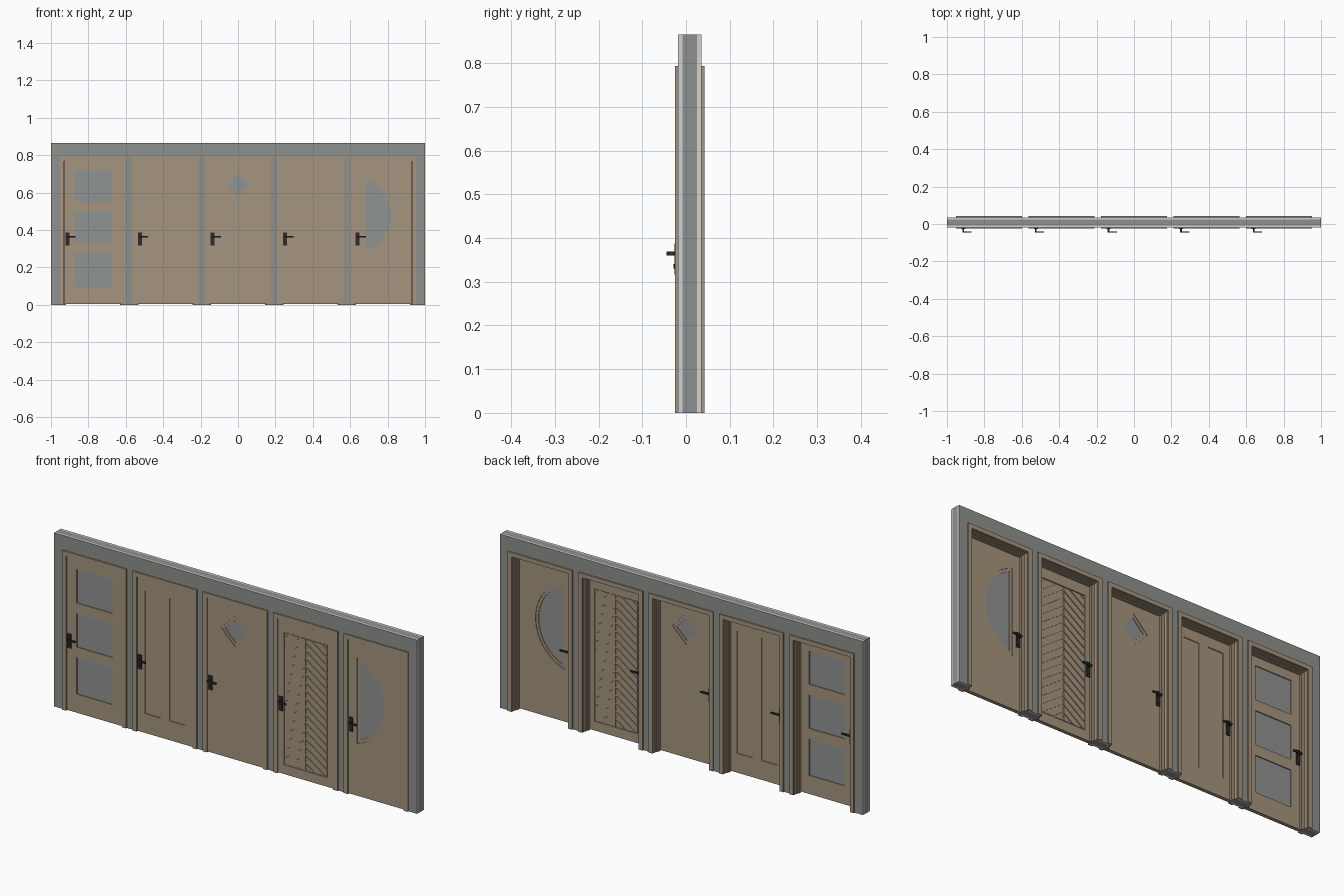
import bpy, bmesh, math
from mathutils import Vector

cube = bpy.data.objects.get("Cube")
if cube:
    bpy.data.objects.remove(cube, do_unlink=True)


def material(name, r, g, b):
    m = bpy.data.materials.new(name)
    m.use_nodes = True
    m.diffuse_color = (r, g, b, 1)
    m.node_tree.nodes["Principled BSDF"].inputs["Base Color"].default_value = (r, g, b, 1)
    return m


WOOD = material("tan_wood", 0.38, 0.30, 0.21)
GREY = material("wall_grey", 0.27, 0.285, 0.265)
LIGHT = material("light_plaster", 0.65, 0.65, 0.65)
GLASS = material("grey_glass", 0.275, 0.295, 0.285)
BLACK = material("dark_metal", 0.025, 0.025, 0.028)


def slab(name, loops, y0, y1, mat, edge_mat=None):
    """Extrude x-z outlines (first outer, rest holes) from y0 to y1."""
    curve = bpy.data.curves.new(name, "CURVE")
    curve.dimensions = "2D"
    curve.fill_mode = "BOTH"
    curve.extrude = (y1 - y0) / 2
    for loop in loops:
        s = curve.splines.new("POLY")
        s.points.add(len(loop) - 1)
        for p, (x, z) in zip(s.points, loop):
            p.co = (x, z, 0, 1)
        s.use_cyclic_u = True
    helper = bpy.data.objects.new("helper", curve)
    bpy.context.collection.objects.link(helper)
    dg = bpy.context.evaluated_depsgraph_get()
    mesh = bpy.data.meshes.new_from_object(helper.evaluated_get(dg))
    bpy.data.objects.remove(helper, do_unlink=True)
    bm = bmesh.new()
    bm.from_mesh(mesh)
    bmesh.ops.remove_doubles(bm, verts=bm.verts, dist=1e-5)
    for v in bm.verts:
        x, z, d = v.co
        v.co = (x, (y0 + y1) / 2 - d, z)
    bmesh.ops.recalc_face_normals(bm, faces=bm.faces)
    mesh.materials.clear()
    mesh.materials.append(mat)
    if edge_mat:
        mesh.materials.append(edge_mat)
    for f in bm.faces:
        f.smooth = False
        f.material_index = int(edge_mat is not None and abs(f.normal.y) < 0.5)
    bm.to_mesh(mesh)
    bm.free()
    obj = bpy.data.objects.new(name, mesh)
    bpy.context.collection.objects.link(obj)
    return obj


def rect(x0, x1, z0, z1):
    return [(x0, z0), (x1, z0), (x1, z1), (x0, z1)]


def arch(cx, outer, inner, top_out, top_in):
    """Upside-down U around a door opening."""
    return [(cx - outer, 0), (cx - outer, top_out), (cx + outer, top_out), (cx + outer, 0),
            (cx + inner, 0), (cx + inner, top_in), (cx - inner, top_in), (cx - inner, 0)]


def shift(loop, cx):
    return [(x + cx, z) for x, z in loop]


def diamond(r):
    return [(0, 0.642 - r), (r, 0.642), (0, 0.642 + r), (-r, 0.642)]


def half_moon(grow):
    r, left, cx = 0.209 + grow, -0.092 - grow, -0.167
    a = math.acos((left - cx) / r)
    return [(cx + r * math.cos(a * t / 14), 0.478 + r * math.sin(a * t / 14)) for t in range(-14, 15)]


CENTRES = [i * 0.388 for i in range(-2, 3)]
OPEN, OPEN_TOP = 0.165, 0.781
LEAF_F, LEAF_B = -0.0215, -0.004

# Wall: grey core between two plaster layers, with five door openings
outline = [(-1, 0)]
for c in CENTRES:
    outline += [(c - OPEN, 0), (c - OPEN, OPEN_TOP), (c + OPEN, OPEN_TOP), (c + OPEN, 0)]
outline += [(1, 0), (1, 0.865), (-1, 0.865)]
slab("wall_core", [outline], -0.008, 0.025, GREY)
slab("front_plaster", [outline], -0.018, -0.008, GREY, LIGHT)
slab("back_plaster", [outline], 0.025, 0.035, GREY, LIGHT)

# Door frames: casings, stepped lining and door stop
for i, c in enumerate(CENTRES, 1):
    slab(f"front_casing_{i}", [arch(c, 0.177, 0.154, 0.793, 0.77)], -0.025, -0.018, WOOD)
    slab(f"back_casing_{i}", [arch(c, 0.177, 0.156, 0.793, 0.772)], 0.035, 0.042, WOOD)
    slab(f"frame_lining_{i}", [arch(c, OPEN, 0.153, OPEN_TOP, 0.769)], -0.018, 0.035, WOOD)
    slab(f"frame_step_{i}", [arch(c, 0.153, 0.149, 0.769, 0.765)], LEAF_B, 0.02, WOOD)
    slab(f"door_stop_{i}", [arch(c, 0.149, 0.144, 0.765, 0.76)], LEAF_B, 0.008, WOOD)


def leaf(i, holes):
    c = CENTRES[i]
    body = rect(-0.152, 0.152, 0.004, 0.768)
    slab(f"door_leaf_{i + 1}", [shift(h, c) for h in [body] + holes], LEAF_F, LEAF_B, WOOD)


def inset(name, i, loops, depth, mat):
    """Thinner plate filling a leaf hole, sunk equally on both sides."""
    slab(name, [shift(l, CENTRES[i]) for l in loops], LEAF_F + depth, LEAF_B - depth, mat)


# Door with three panes
panes = [rect(-0.098, 0.1, *z) for z in ((0.096, 0.278), (0.33, 0.497), (0.55, 0.717))]
leaf(0, panes)
for n, p in enumerate(panes, 1):
    inset(f"square_pane_{n}", 0, [p], 0.005, GLASS)

# Door with two sunken panels
panels = [rect(-0.11, -0.025, 0.1, 0.71), rect(0.025, 0.11, 0.1, 0.71)]
leaf(1, panels)
for n, p in enumerate(panels, 1):
    inset(f"sunken_panel_{n}", 1, [p], 0.004, WOOD)

# Doors with a diamond and a half-moon window, each in a stepped frame
for i, name, big, small in ((2, "diamond", diamond(0.078), diamond(0.058)),
                            (4, "half_moon", half_moon(0.014), half_moon(0))):
    leaf(i, [big])
    inset(name + "_frame", i, [big, small], 0.003, WOOD)
    inset(name + "_glass", i, [small], 0.006, GLASS)

# Door with slanted slats meeting at the middle
Z0, Z1, HALF = 0.05, 0.71, 0.12
leaf(3, [rect(-HALF, HALF, Z0, Z1)])
inset("slat_backing", 3, [rect(-HALF, HALF, Z0, Z1)], 0.005, WOOD)


def clip(loop, limit, sign):
    """Keep the part of a loop where sign * z < sign * limit."""
    out = []
    for a, b in zip(loop, loop[1:] + loop[:1]):
        a_in, b_in = sign * (a[1] - limit) < 0, sign * (b[1] - limit) < 0
        if a_in:
            out.append(a)
        if a_in != b_in:
            out.append(tuple(Vector(a).lerp(Vector(b), (limit - a[1]) / (b[1] - a[1]))))
    return out


for k in range(20):
    z = Z0 + 0.002 + k * 0.04
    for side in (-1, 1):
        xa, xb, drop = side * 0.003, side * (HALF - 0.003), 0.08
        loop = [(xa, z), (xb, z - drop), (xb, z - drop + 0.033), (xa, z + 0.033)]
        loop = clip(clip(loop, Z1 - 0.003, 1), Z0 + 0.003, -1)
        if len(loop) > 2:
            inset(f"slat_{k + 1}_{'right' if side < 0 else 'left'}", 3, [loop], 0.001, WOOD)

# Handles on both faces: plate, neck, lever and key cylinder
for i, c in enumerate(CENTRES, 1):
    for side, face, d in (("front", LEAF_F, -1), ("back", LEAF_B, 1)):
        def part(name, shape, near, far):
            y = sorted((face + d * near, face + d * far))
            slab(f"{side}_{name}_{i}", [shift(shape, c)], y[0], y[1], BLACK)
        part("handle_plate", rect(-0.147, -0.126, 0.316, 0.387), 0, 0.005)
        part("handle_neck", rect(-0.141, -0.132, 0.36, 0.369), 0.005, 0.018)
        part("handle_lever", rect(-0.141, -0.092, 0.36, 0.369), 0.018, 0.0235)
        part("key_cylinder", rect(-0.139, -0.134, 0.33, 0.34), 0.005, 0.007)
